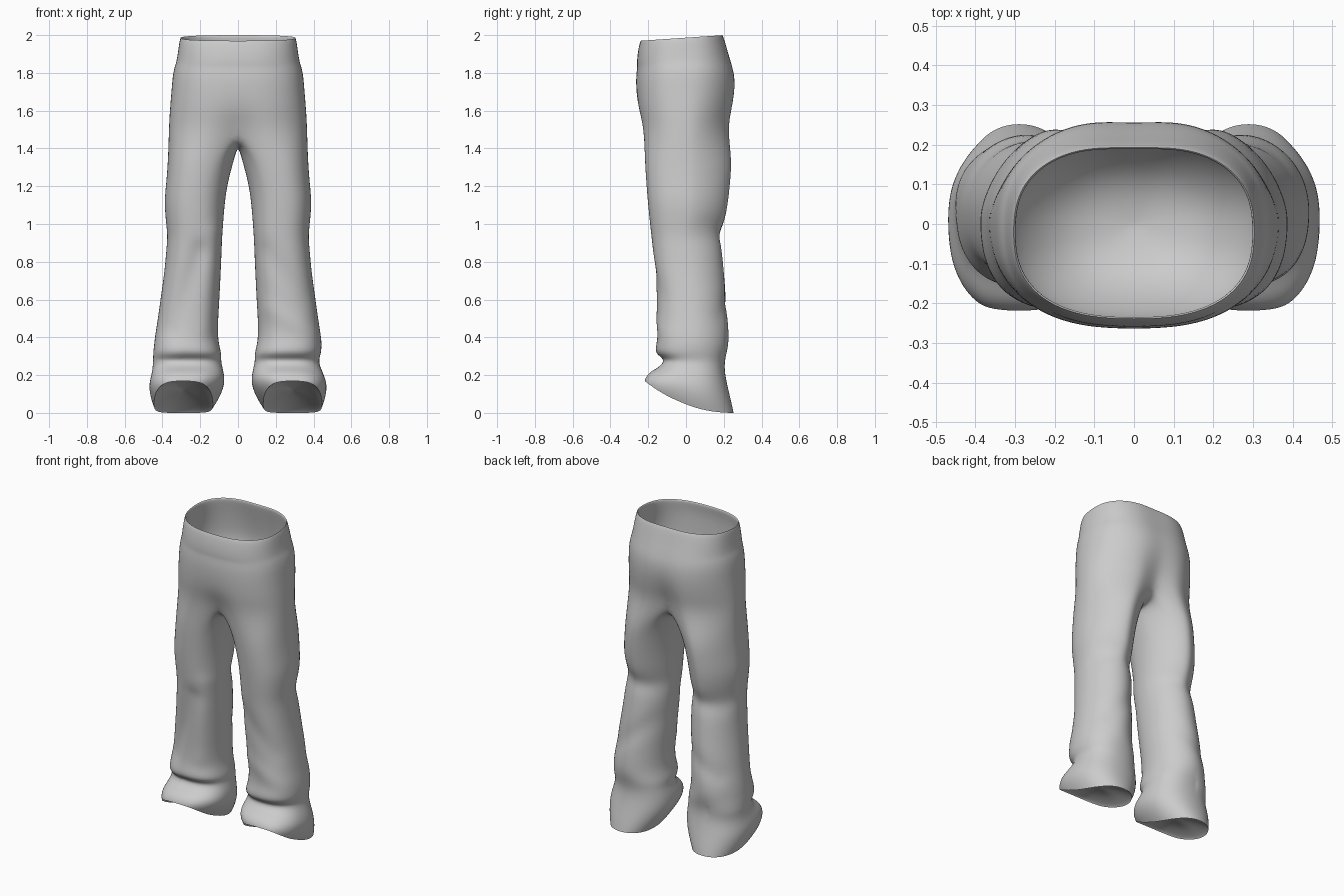
import bpy, math
from math import sin, cos, pi, exp, radians
from mathutils import Vector

if "Cube" in bpy.data.objects:
    bpy.data.objects.remove(bpy.data.objects["Cube"])

HALF = 17      # points on half a body ring, front centre to back centre
CROTCH = 7     # points across the crotch
LEG = HALF + CROTCH


def spow(v, e):
    return math.copysign(abs(v) ** e, v)


def body_ring(z, rx, yf, yb, gf, gb, tilt=0.0, back_e=0.8, scale=1.0):
    pts = []
    yc, ry = (yf + yb) / 2, (yb - yf) / 2
    for i in range(HALF):
        t = -pi / 2 + pi * i / (HALF - 1)
        e = 0.8 if t < 0 else back_e
        x = 0.0 if i in (0, HALF - 1) else rx * spow(cos(t), e)
        y = yc + ry * spow(sin(t), e)
        g = exp(-(x / 0.09) ** 2)
        y += gf * g if y < yc else -gb * g
        pts.append((x * scale, yc + (y - yc) * scale, z - tilt * (yb - y) / (yb - yf)))
    return pts


def leg_ring(z, xi, xo, yf, yb, e=0.85, tilt=0.0):
    pts = []
    back_e = 1.22 if z > 0.9 else 1.05 if z > 0.35 else 0.9
    for i in range(LEG):
        a = radians((i - 8) * 15)
        k = e if sin(a) < 0 else back_e
        x = (xi + xo) / 2 + (xo - xi) / 2 * spow(cos(a), k)
        y = (yf + yb) / 2 + (yb - yf) / 2 * spow(sin(a), k)
        v = min(1, max(0, (y - yf) / (yb - yf)))
        pts.append((x, y, z + tilt * (1 - v) ** 2.2))
    return pts


def make_part(name, verts, faces):
    """Mirror and subdivide half a garment part, then bake the result."""
    mesh = bpy.data.meshes.new(name)
    mesh.from_pydata(verts, [], faces)
    ob = bpy.data.objects.new(name, mesh)
    bpy.context.collection.objects.link(ob)
    mirror = ob.modifiers.new("mirror", 'MIRROR')
    mirror.merge_threshold = 0.0005
    sub = ob.modifiers.new("smooth", 'SUBSURF')
    sub.levels = sub.render_levels = 2
    deps = bpy.context.evaluated_depsgraph_get()
    baked = bpy.data.meshes.new_from_object(ob.evaluated_get(deps))
    ob.modifiers.clear()
    ob.data = baked
    for p in baked.polygons:
        p.use_smooth = True
    return ob


def lining_part(name, rings, closed):
    """Inward-facing skin through the rings, closed by a face on the last."""
    n = len(rings[0])
    verts = [p for ring in rings for p in ring]
    faces = []
    for k in range(len(rings) - 1):
        for i in range(n if closed else n - 1):
            a, b, j = k * n, (k + 1) * n, (i + 1) % n
            faces.append((a + i, a + j, b + j, b + i))
    last = (len(rings) - 1) * n
    faces.append(tuple(range(last, last + n)))
    if closed:   # a hem opens downward, so its skin winds the other way
        faces = [f[::-1] for f in faces]
    return make_part(name, verts, faces)


# Seat: z, half width, front y, back y, front groove, back groove, tilt, back roundness
seat = [
    (2.0, .305, -.24, .20, 0, .008, .03),
    (1.985, .311, -.247, .208, 0, .008, .03),
    (1.92, .319, -.258, .226, 0, .008, .02),
    (1.86, .328, -.261, .246, 0, .010, .01, .85),
    (1.83, .338, -.259, .256, 0, .012, 0, .88),
    (1.78, .348, -.266, .270, 0, .014, 0, .92),
    (1.70, .354, -.266, .276, .002, .022, 0, .97),
    (1.60, .363, -.258, .270, .010, .045, 0, 1.05),
    (1.50, .368, -.240, .260, .045, .075, 0, 1.15),
]
# Legs: z, inner x, outer x, front y, back y, front roundness, hem tilt
legs = [
    (1.34, .020, .372, -.220, .246),
    (1.22, .053, .381, -.212, .236),
    (1.12, .068, .392, -.204, .226),
    (1.02, .076, .384, -.194, .208),
    (.94, .082, .374, -.185, .180),
    (.87, .085, .380, -.178, .190),
    (.75, .090, .390, -.168, .202),
    (.60, .097, .412, -.155, .214),
    (.48, .105, .428, -.148, .224),
    (.38, .105, .446, -.152, .230),
    (.315, .085, .442, -.172, .216),
    (.27, .090, .426, -.110, .206, .85, .015),
    (.215, .075, .446, -.138, .206, .8, .03),
    (.13, .066, .476, -.190, .224, .75, .09),
    (.05, .100, .464, -.215, .244, .65, .14),
    (.0, .132, .446, -.220, .254, .6, .17),
]
verts, faces = [], []
for r in seat:
    verts += body_ring(*r)
for k in range(len(seat) - 1):
    for i in range(HALF - 1):
        a, b = k * HALF + i, (k + 1) * HALF + i
        faces.append((a, b, b + 1, a + 1))

# Crotch strip closes the last seat half-ring into the top of a leg
top = list(range((len(seat) - 1) * HALF, len(seat) * HALF))
front, back = Vector(verts[top[0]]), Vector(verts[top[-1]])
for j in range(1, CROTCH + 1):
    p = back.lerp(front, j / (CROTCH + 1))
    p.z -= 0.08 * sin(pi * j / (CROTCH + 1)) ** 0.7
    top.append(len(verts))
    verts.append(tuple(p))
for r in legs:
    low = list(range(len(verts), len(verts) + LEG))
    verts += leg_ring(*r)
    for i in range(LEG):
        n = (i + 1) % LEG
        faces.append((top[i], low[i], low[n], top[n]))
    top = low
trousers = make_part("trousers", verts, faces)

# Cloth folds: start x, z, end x, z, side (-1 front, 1 back), depth, width
folds = [
    (-.36, .45, -.20, .85, -1, -.014, .06),
    (-.17, .45, -.12, .95, -1, .008, .05),
    (.14, .85, .36, .62, -1, -.008, .06),
    (.16, .55, .40, .42, -1, .008, .05),
    (-.10, .98, -.34, .90, 1, -.007, .05),
    (.10, .90, .34, 1.0, 1, -.007, .05),
    (-.12, .62, -.36, .50, 1, -.008, .05),
    (.12, .70, .36, .52, 1, -.008, .05),
]
mesh = trousers.data
normals = [v.normal.copy() for v in mesh.vertices]
for v, n in zip(mesh.vertices, normals):
    p, move = Vector((v.co.x, v.co.z)), 0.0
    for x1, z1, x2, z2, side, depth, width in folds:
        facing = max(0, n.y * side)
        a, d = Vector((x1, z1)), Vector((x2 - x1, z2 - z1))
        t = min(1, max(0, (p - a).dot(d) / d.length_squared))
        move += facing * depth * exp(-((p - a - d * t).length / width) ** 2)
    # the left leg's outer side falls straighter over the ankle
    if p.x < -.3:
        move += .02 * max(0, -n.x) * exp(-((p.y - .27) / .06) ** 2)
    v.co += n * move

# Waist lining: turns in at the rim and closes as a deep bowl
waist = [
    body_ring(2.0, .305, -.24, .20, 0, .008, .03),
    body_ring(1.995, .298, -.233, .193, 0, .008, .03),
    body_ring(1.92, .305, -.246, .210, 0, .008, .02),
    body_ring(1.80, .325, -.245, .235, 0, .01, 0, .92),
    body_ring(1.72, .325, -.245, .240, 0, .01, 0, .95),
]
for z, s in ((1.66, .92), (1.59, .76), (1.53, .54), (1.50, .28), (1.49, .03)):
    waist.append(body_ring(z, .325, -.245, .240, 0, .01, 0, .95, s))
lining_part("waist_lining", waist, False)

# Hem linings: shallow domes closing the trouser bottoms
hem = leg_ring(*legs[-1])
cx, cy = .289, .017
domes = [hem]
for s, h in ((.96, .01), (.8, .03), (.5, .06), (.03, .08)):
    domes.append([(cx + (x - cx) * s, cy + (y - cy) * s, z * s + .04 * (1 - s) + h)
                  for x, y, z in hem])
lining_part("hem_linings", domes, True)
